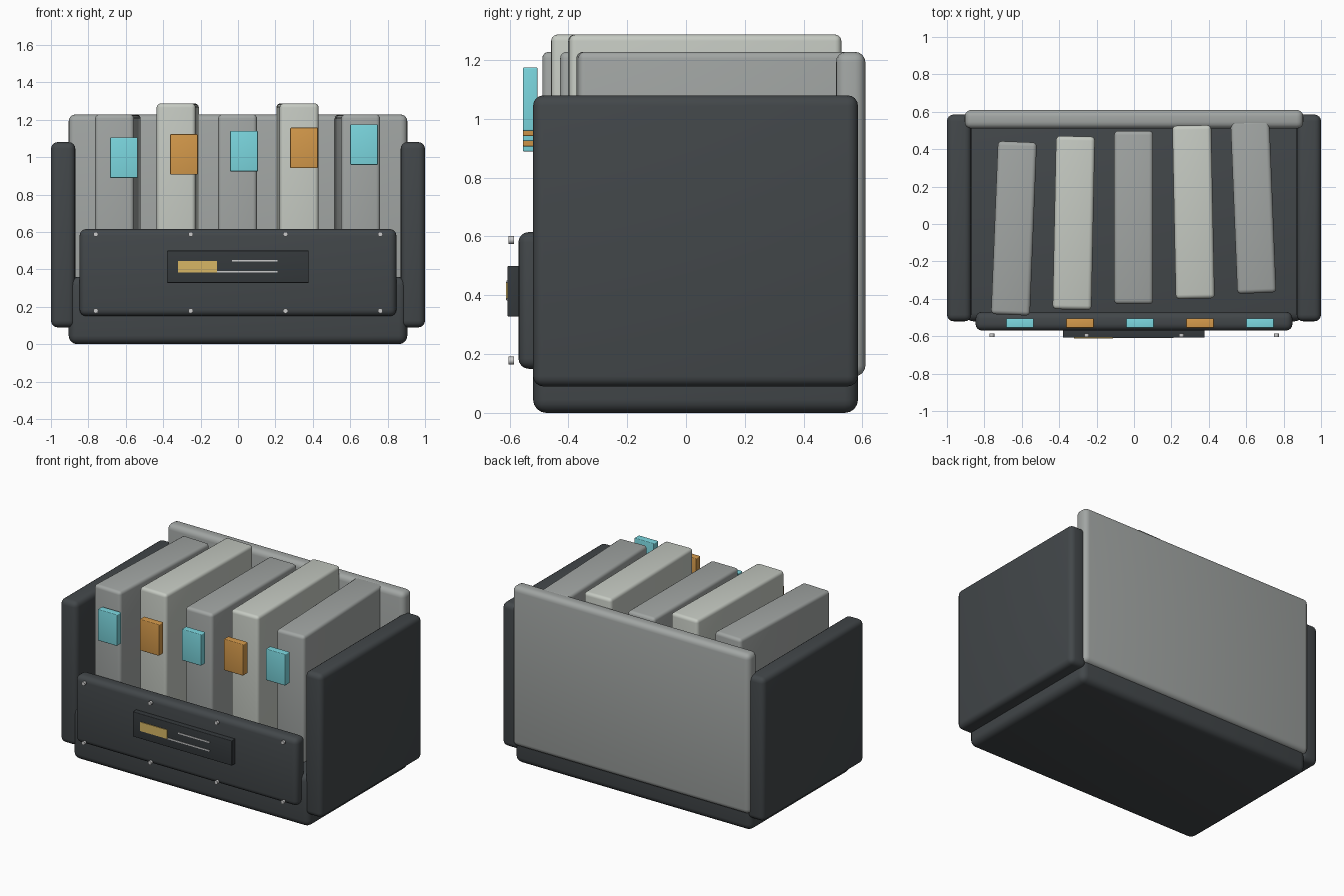
import bpy
import bmesh
import math
from mathutils import Matrix, Vector

default = bpy.data.objects.get("Cube")
if default:
    bpy.data.objects.remove(default, do_unlink=True)


def material(name, rgb):
    mat = bpy.data.materials.new(name)
    mat.use_nodes = True
    mat.diffuse_color = (*rgb, 1)
    mat.node_tree.nodes["Principled BSDF"].inputs["Base Color"].default_value = (*rgb, 1)
    return mat


dark = material("dark_shell", (0.055, 0.063, 0.068))
plate = material("plate_black", (0.035, 0.041, 0.045))
grey = material("mid_grey", (0.36, 0.38, 0.37))
pale = material("pale_grey", (0.56, 0.59, 0.54))
cyan = material("cyan", (0.2, 0.68, 0.74))
orange = material("orange", (0.66, 0.32, 0.07))
gold = material("gold", (0.68, 0.47, 0.13))
steel = material("steel", (0.65, 0.66, 0.64))


def finish(name, bm, mat, location, turn=0):
    mesh = bpy.data.meshes.new(name)
    bm.to_mesh(mesh)
    bm.free()
    mesh.materials.append(mat)
    obj = bpy.data.objects.new(name, mesh)
    bpy.context.collection.objects.link(obj)
    obj.location = location
    obj.rotation_euler.z = math.radians(turn)
    bpy.ops.object.select_all(action="DESELECT")
    obj.select_set(True)
    bpy.context.view_layer.objects.active = obj
    bpy.ops.object.shade_smooth_by_angle(angle=math.radians(35))
    return obj


def box(name, x, y, z, mat, bevel=0.0, turn=0):
    """Rounded box from its (low, high) extent on each axis."""
    low, high = map(Vector, zip(x, y, z))
    bm = bmesh.new()
    bmesh.ops.create_cube(bm, size=1)
    bmesh.ops.scale(bm, vec=high - low, verts=bm.verts)
    if bevel:
        bmesh.ops.bevel(bm, geom=bm.edges[:], offset=bevel, segments=4,
                        profile=0.5, affect="EDGES", clamp_overlap=True)
    return finish(name, bm, mat, (low + high) / 2, turn)


def screw(name, x, z):
    bm = bmesh.new()
    bmesh.ops.create_cone(bm, cap_ends=True, segments=16, radius1=0.013,
                          radius2=0.013, depth=0.018,
                          matrix=Matrix.Rotation(math.pi / 2, 4, "X"))
    return finish(name, bm, steel, (x, -0.594, z))


# Tray shell
depth = (-0.52, 0.585)
box("base", (-0.905, 0.905), depth, (0, 0.36), dark, 0.045)
box("right_side_panel", (-1, -0.87), depth, (0.09, 1.08), dark, 0.035)
box("left_side_panel", (0.87, 1), depth, (0.09, 1.08), dark, 0.035)
box("back_panel", (-0.905, 0.905), (0.51, 0.61), (0.125, 1.228), grey, 0.035)
box("front_panel", (-0.847, 0.847), (-0.57, -0.47), (0.15, 0.615), dark, 0.035)

# Fanned cartridges with their front tabs
for i in range(5):
    step = i - 2
    tall = i % 2 == 1
    cx = 0.32 * step - 0.002
    cy = 0.035 + 0.029 * step
    box(f"cartridge_{i + 1}", (cx - 0.104, cx + 0.104), (cy - 0.463, cy + 0.463),
        (0.3, 1.287 if tall else 1.228), pale if tall else grey, 0.022, 1.15 * step)
    tx = 0.321 * step + 0.032
    tz = 1.032 + 0.0175 * step
    box(f"tab_{i + 1}", (tx - 0.074, tx + 0.074), (-0.555, -0.505),
        (tz - 0.108, tz + 0.108), orange if tall else cyan, 0.005)

# Front plate with colour patch and two thin strips
box("front_plate", (-0.38, 0.378), (-0.607, -0.565), (0.328, 0.5), plate, 0.004)
box("plate_patch", (-0.32, -0.112), (-0.612, -0.6), (0.384, 0.446), gold)
box("upper_strip", (-0.032, 0.21), (-0.61, -0.6), (0.441, 0.45), steel)
box("lower_strip", (-0.112, 0.21), (-0.61, -0.6), (0.382, 0.391), steel)

# Two rows of screws
for row, z in (("lower", 0.178), ("upper", 0.588)):
    for i in range(4):
        screw(f"{row}_screw_{i + 1}", -0.76 + i * 0.507, z)
